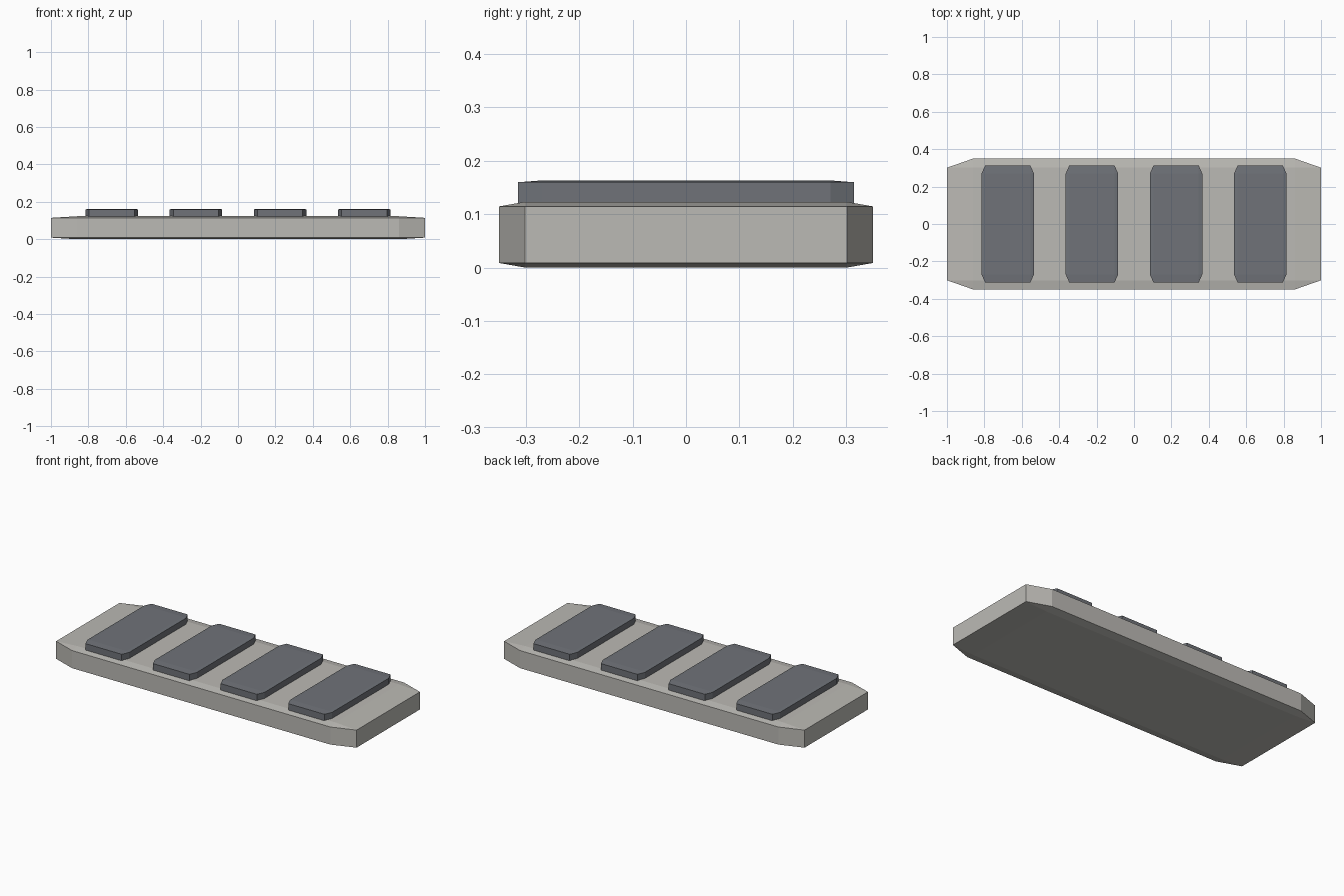
import bpy
import bmesh
from mathutils import Vector

default_cube = bpy.data.objects.get("Cube")
if default_cube:
    bpy.data.objects.remove(default_cube, do_unlink=True)


def make_material(name, color):
    mat = bpy.data.materials.new(name)
    mat.use_nodes = True
    mat.diffuse_color = color
    shader = mat.node_tree.nodes["Principled BSDF"]
    shader.inputs["Base Color"].default_value = color
    shader.inputs["Roughness"].default_value = 0.8
    return mat


def chamfered_block(name, half_size, center, mat, chamfer=0.14):
    """Chamfer a cube, then stretch it so the chamfers stretch along with it."""
    bm = bmesh.new()
    bmesh.ops.create_cube(bm, size=2)
    bmesh.ops.bevel(bm, geom=bm.edges[:], offset=chamfer, segments=1,
                    affect='EDGES')
    bmesh.ops.scale(bm, vec=Vector(half_size), verts=bm.verts[:])
    bmesh.ops.recalc_face_normals(bm, faces=bm.faces[:])
    mesh = bpy.data.meshes.new(name)
    bm.to_mesh(mesh)
    bm.free()
    mesh.materials.append(mat)
    obj = bpy.data.objects.new(name, mesh)
    obj.location = center
    bpy.context.collection.objects.link(obj)
    return obj


stone = make_material("warm light grey", (0.5, 0.49, 0.46, 1))
slate = make_material("slate grey", (0.16, 0.17, 0.19, 1))

# Base slab
chamfered_block("base_slab", (1, 0.35, 0.0615), (0, 0, 0.0615), stone)

# Row of raised pads, slightly sunk into the slab
for i in range(4):
    x = (i - 1.5) * 0.45
    chamfered_block(f"raised_pad_{i + 1}", (0.14, 0.314, 0.024),
                    (x, 0, 0.139), slate)
